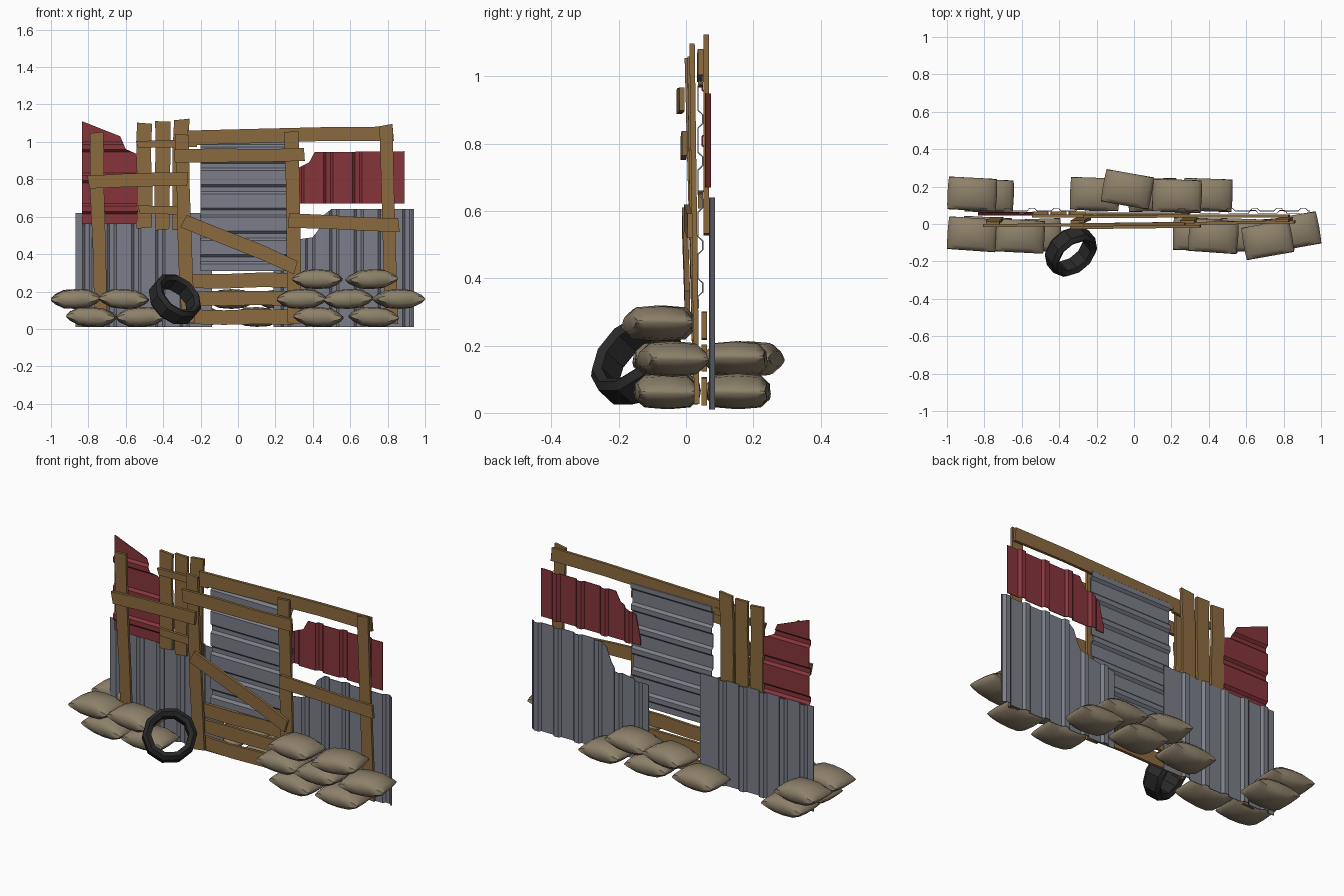
import bpy, bmesh, math, random
from mathutils import Vector, Matrix

random.seed(4)
cube = bpy.data.objects.get("Cube")
if cube:
    bpy.data.objects.remove(cube, do_unlink=True)


def material(name, rgb):
    m = bpy.data.materials.new(name)
    m.use_nodes = True
    m.diffuse_color = (*rgb, 1)
    m.node_tree.nodes["Principled BSDF"].inputs["Base Color"].default_value = (*rgb, 1)
    return m


WOOD = material("weathered wood", (0.26, 0.145, 0.05))
STEEL = material("grey steel", (0.2, 0.208, 0.25))
RED = material("red painted steel", (0.24, 0.036, 0.044))
SACK = material("sack cloth", (0.27, 0.22, 0.145))
RUBBER = material("black rubber", (0.022, 0.022, 0.022))


def add_object(name, bm, mat, smooth=None):
    bmesh.ops.recalc_face_normals(bm, faces=bm.faces)
    mesh = bpy.data.meshes.new(name)
    bm.to_mesh(mesh)
    bm.free()
    mesh.materials.append(mat)
    ob = bpy.data.objects.new(name, mesh)
    bpy.context.scene.collection.objects.link(ob)
    if smooth:
        bpy.ops.object.select_all(action="DESELECT")
        ob.select_set(True)
        bpy.context.view_layer.objects.active = ob
        bpy.ops.object.shade_smooth_by_angle(angle=math.radians(smooth))
    return ob


def skin(bm, rings):
    """Join equal closed rings of vertices and cap the two ends."""
    n = len(rings[0])
    for a, b in zip(rings, rings[1:]):
        for i in range(n):
            bm.faces.new((a[i], a[(i + 1) % n], b[(i + 1) % n], b[i]))
    bm.faces.new(rings[0])
    bm.faces.new(rings[-1])


def board(name, start, end, width, y0, y1=None, thick=0.016):
    """Rough sawn board between two (x, z) points; y0, y1 are its front at each end."""
    y1 = y0 if y1 is None else y1
    a, b = Vector((start[0], y0, start[1])), Vector((end[0], y1, end[1]))
    along = (b - a).normalized()
    side = Vector((-along.z, 0, along.x)).normalized() * width / 2
    back = Vector((0, thick, 0))
    bm = bmesh.new()
    rings = []
    for t in (0, 0.35, 0.7, 1):
        c = a.lerp(b, t) + side * random.uniform(-0.1, 0.1)
        s = side * random.uniform(0.92, 1.04)
        skew = along * random.uniform(-0.006, 0.006)
        rings.append([bm.verts.new(p) for p in
                      (c - s - skew, c + s + skew, c + s + skew + back, c - s - skew + back)])
    skin(bm, rings)
    return add_object(name, bm, WOOD)


def sample(points, t):
    for (t0, v0), (t1, v1) in zip(points, points[1:]):
        if t <= t1:
            return v0 + (v1 - v0) * max(0, t - t0) / (t1 - t0)
    return points[-1][1]


def sheet(name, mat, y, low, edge, pitch, rib, upright=True):
    """Ribbed sheet. Ribs run from low to the edge polyline, given as (across, reach)."""
    first, last = edge[0][0], edge[-1][0]
    profile = [(first, 0), (last, 0)]
    c = first + pitch / 2
    while c < last - 0.03:
        profile += [(c - 0.026, 0), (c - 0.013, rib), (c + 0.013, rib), (c + 0.026, 0)]
        c += pitch
    profile.sort()
    stations = sorted({round(p[0], 4) for p in profile + list(edge)})
    bm = bmesh.new()
    pairs = []
    for s in stations:
        d = y + sample(profile, s)
        ends = (low, sample(edge, s))
        pairs.append([bm.verts.new((s, d, e) if upright else (e, d, s)) for e in ends])
    for (a, b), (c, d) in zip(pairs, pairs[1:]):
        bm.faces.new((a, b, d, c))
    ob = add_object(name, bm, mat)
    solid = ob.modifiers.new("thickness", "SOLIDIFY")
    solid.thickness = 0.004
    solid.offset = 0
    return ob


def sandbag(name, x, y, z, length=0.27, turn=0, depth=0.175, height=0.106):
    """Pillow-shaped sack: thin at the tied ends, blunt along its sides."""
    bm = bmesh.new()
    sag = random.uniform(-0.006, 0.006)
    rings = []
    for u in (-1, -0.85, -0.5, 0, 0.5, 0.85, 1):
        thin = 0.12 + 0.88 * (1 - abs(u) ** 3.2)
        ring = []
        for v, w in ((-1, -.45), (-.72, -.9), (0, -1), (.72, -.9), (1, -.45),
                     (1, .45), (.72, .9), (0, 1), (-.72, .9), (-1, .45)):
            bulge = 1 - 0.06 * abs(u) ** 4 * (w > 0)
            ring.append(bm.verts.new((u * length / 2 * (1 - 0.03 * v * v), v * depth / 2 * bulge,
                                      w * thin * height / 2 + sag * u)))
        rings.append(ring)
    skin(bm, rings)
    ob = add_object(name, bm, SACK, 50)
    ob.location = (x, y, z)
    ob.rotation_euler = (0, 0, math.radians(turn))


# Corrugated sheets
sheet("right_wall_sheet", STEEL, 0.07, 0.01, [(-0.87, 0.62), (-0.14, 0.62)], 0.13, 0.014)
sheet("left_wall_sheet", STEEL, 0.07, 0.01,
      [(0.19, 0.46), (0.40, 0.49), (0.43, 0.53), (0.46, 0.61), (0.5, 0.64), (0.94, 0.64)], 0.13, 0.014)
sheet("gate_sheet", STEEL, 0.036, -0.2, [(0.31, 0.31), (1.05, 0.32)], 0.125, 0.014, False)
sheet("right_red_sheet", RED, 0.062, -0.835,
      [(0.56, -0.535), (0.935, -0.54), (0.96, -0.6), (1.03, -0.63), (1.11, -0.832)], 0.165, -0.014, False)
sheet("left_red_sheet", RED, 0.058, 0.67,
      [(0.25, 0.7), (0.28, 0.84), (0.38, 0.89), (0.41, 0.945), (0.89, 0.95)], 0.155, 0.014)

# Upright posts
board("right_post", (-0.735, 0.03), (-0.757, 1.05), 0.074, 0.022, -0.004)
board("gate_right_post", (-0.268, 0.03), (-0.3, 1.04), 0.074, 0.02, 0.004)
board("gate_left_post", (0.305, 0.03), (0.288, 1.055), 0.078, 0.02, 0.004)
board("left_post", (0.825, 0.03), (0.79, 1.09), 0.07, 0.024, 0.01)

# Rails and brace
board("top_rail", (-0.27, 1.025), (0.83, 1.045), 0.078, 0.032, 0.036)
board("gate_upper_rail", (-0.34, 0.925), (0.355, 0.932), 0.072, -0.028, -0.02)
board("right_rail", (-0.80, 0.787), (-0.27, 0.803), 0.07, -0.016, -0.012)
board("left_rail", (0.27, 0.58), (0.86, 0.552), 0.076, -0.006, 0.004)
board("gate_brace", (-0.29, 0.58), (0.31, 0.33), 0.078, -0.012, -0.004)
board("picket_upper_rail", (-0.54, 0.985), (-0.22, 0.995), 0.04, 0.035)
board("picket_lower_rail", (-0.53, 0.64), (-0.27, 0.63), 0.045, 0.035)

# Pickets and low gate boards
for i, (x, top, foot) in enumerate(((-0.503, 1.1, 0.54), (-0.405, 1.11, 0.53), (-0.308, 1.12, 0.53))):
    board(f"picket_{i}", (x, foot), (x + 0.004, top), 0.08, 0.052)
for i, z in enumerate((0.062, 0.16, 0.257)):
    board(f"low_gate_board_{i}", (-0.27, z), (0.29, z + 0.004), 0.078, 0.046)

# Sandbags as (x, y, layer, turn)
LAYERS = (0.064, 0.16, 0.266)
BAGS = {
    "right_front_bag": [(-0.785, -0.05, 0, -3), (-0.52, -0.06, 0, 2),
                        (-0.865, -0.055, 1, -4), (-0.61, -0.065, 1, -3)],
    "right_back_bag": [(-0.775, 0.15, 0, -2), (-0.865, 0.16, 1, -3)],
    "middle_back_bag": [(-0.21, 0.16, 0, -2), (0.1, 0.155, 0, 2), (0.395, 0.155, 0, -2),
                        (-0.035, 0.185, 1, -10), (0.23, 0.15, 1, -2)],
    "left_front_bag": [(0.43, -0.06, 0, -3), (0.725, -0.06, 0, 4),
                       (0.34, -0.055, 1, -2), (0.59, -0.06, 1, -2), (0.86, -0.04, 1, 10),
                       (0.425, -0.065, 2, -4), (0.715, -0.085, 2, 10)],
}
for name, bags in BAGS.items():
    for i, (x, y, layer, turn) in enumerate(bags):
        sandbag(f"{name}_{i}", x, y, LAYERS[layer], 0.265, turn)

# Leaning tyre: a closed profile of (radius, offset) spun around its axis
bm = bmesh.new()
PROFILE = ((0.1, -0.04), (0.125, -0.055), (0.145, -0.035), (0.145, 0.035), (0.125, 0.055), (0.1, 0.04))
SIDES = 10
rings = []
for k in range(SIDES):
    a = math.tau * k / SIDES
    rings.append([bm.verts.new((r * math.cos(a), r * math.sin(a), h)) for r, h in PROFILE])
n = len(PROFILE)
for k in range(SIDES):
    p, q = rings[k], rings[(k + 1) % SIDES]
    for i in range(n):
        bm.faces.new((p[i], p[(i + 1) % n], q[(i + 1) % n], q[i]))
tilt = Vector((0.52, -0.62, 0.58)).to_track_quat("Z", "Y").to_matrix().to_4x4()
bm.transform(Matrix.Translation((-0.337, -0.147, 0.158)) @ tilt)
add_object("tyre", bm, RUBBER, 35)
